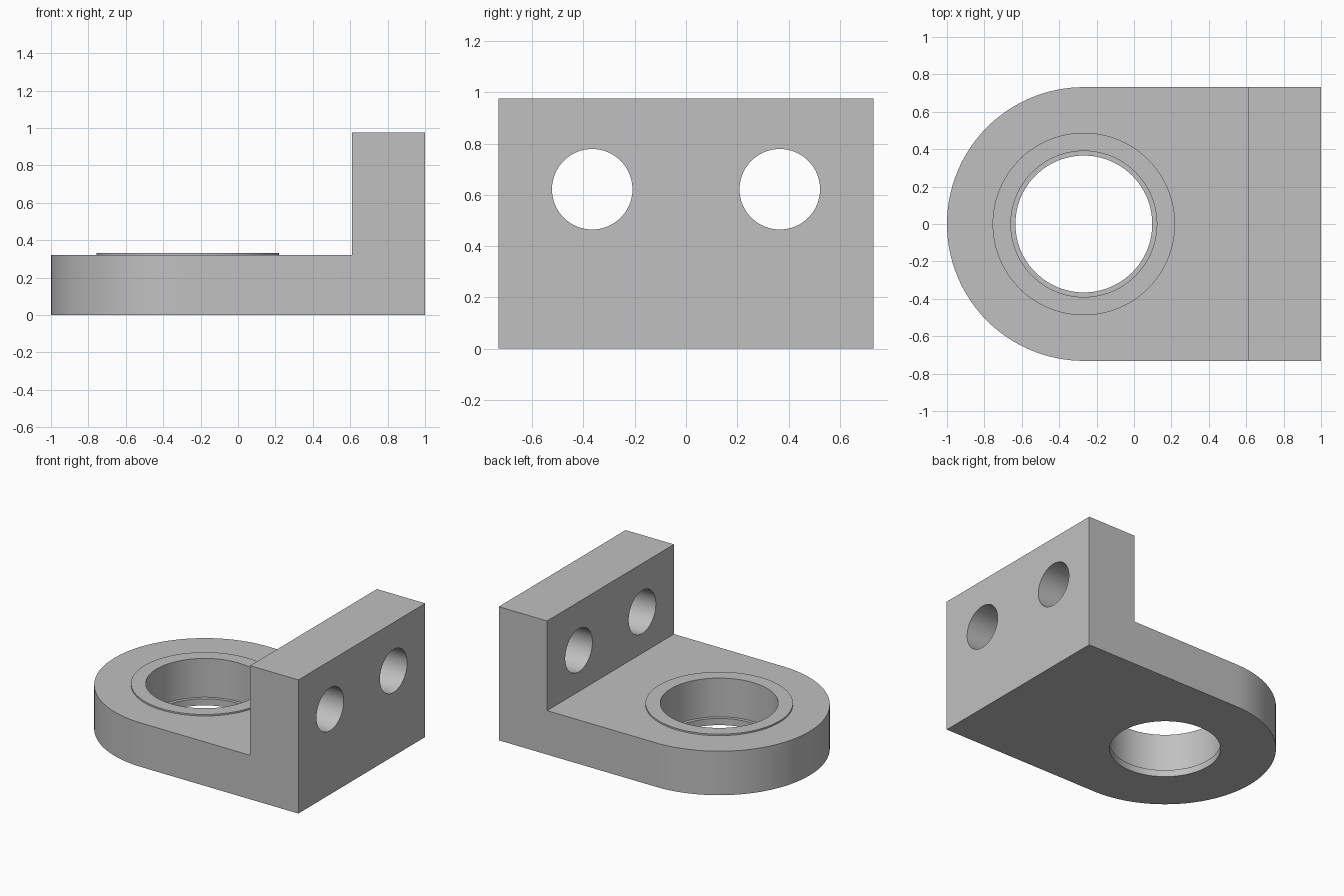
import bpy, bmesh, math

if "Cube" in bpy.data.objects:
    bpy.data.objects.remove(bpy.data.objects["Cube"])

MM = 2 / 82            # one drawing unit
CX = -1 + 30 * MM      # centre of the rounded end and bore
R = 30 * MM
BASE_H = 0.321
RING_H = 0.332
WALL_X = 1 - 16 * MM
WALL_H = 40 * MM

grey = bpy.data.materials.new("light grey")
grey.diffuse_color = (0.53, 0.53, 0.53, 1)
grey.use_nodes = True
grey.node_tree.nodes["Principled BSDF"].inputs["Base Color"].default_value = grey.diffuse_color


def finish(bm, name):
    bmesh.ops.recalc_face_normals(bm, faces=bm.faces)
    me = bpy.data.meshes.new(name)
    bm.to_mesh(me)
    bm.free()
    me.materials.append(grey)
    ob = bpy.data.objects.new(name, me)
    bpy.context.collection.objects.link(ob)
    return ob


def extrude(name, outline, z0, z1):
    bm = bmesh.new()
    face = bm.faces.new([bm.verts.new((x, y, z0)) for x, y in outline])
    new = bmesh.ops.extrude_face_region(bm, geom=[face])["geom"]
    bmesh.ops.translate(bm, vec=(0, 0, z1 - z0),
                        verts=[v for v in new if isinstance(v, bmesh.types.BMVert)])
    return finish(bm, name)


def circle(r, n=96):
    return [(CX + r * math.cos(2 * math.pi * i / n), r * math.sin(2 * math.pi * i / n))
            for i in range(n)]


def boolean(ob, other, operation):
    mod = ob.modifiers.new(operation.lower(), "BOOLEAN")
    mod.operation = operation
    mod.solver = "EXACT"
    mod.object = other
    other.hide_render = True
    bpy.context.view_layer.objects.active = ob
    bpy.ops.object.modifier_apply(modifier=mod.name)
    bpy.data.objects.remove(other)


# Base plate with one rounded end
arc = [(CX + R * math.cos(a), R * math.sin(a))
       for a in (math.pi / 2 + math.pi * i / 64 for i in range(65))]
bracket = extrude("bracket", arc + [(1, -R), (1, R)], 0, BASE_H)

# Upright wall, overlapping the full height of the base
wall = extrude("wall", [(WALL_X, -R), (1, -R), (1, R), (WALL_X, R)], 0, WALL_H)
boolean(bracket, wall, "UNION")

# Thin raised ring around the bore
boolean(bracket, extrude("raised_ring", circle(20 * MM), 0.1, RING_H), "UNION")

# Stepped bore: narrow through hole with a ledge near the bottom
boolean(bracket, extrude("bore", circle(16 * MM), 2 * MM, 0.6), "DIFFERENCE")
boolean(bracket, extrude("through_hole", circle(15 * MM), -0.2, 0.2), "DIFFERENCE")

# Two bolt holes through the wall
for side in (-1, 1):
    bpy.ops.mesh.primitive_cylinder_add(
        vertices=64, radius=0.157, depth=0.8,
        location=(0.8, side * 15 * MM, 0.622), rotation=(0, math.pi / 2, 0))
    boolean(bracket, bpy.context.object, "DIFFERENCE")

# Smooth the round walls, keep the edges sharp
bpy.ops.object.select_all(action="DESELECT")
bracket.select_set(True)
bpy.context.view_layer.objects.active = bracket
bpy.ops.object.shade_smooth_by_angle(angle=math.radians(30))
